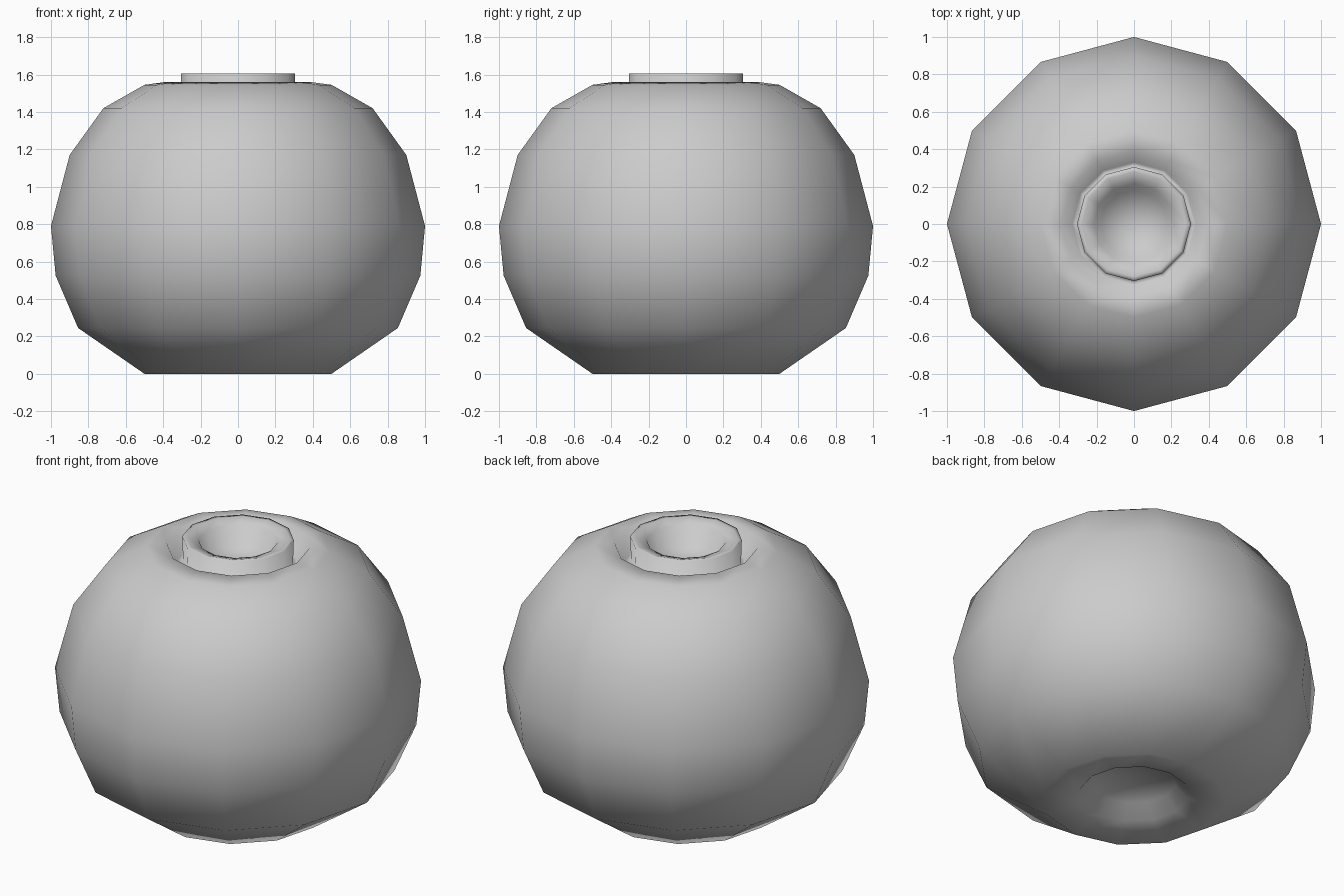
import bpy, bmesh
from math import cos, sin, tau

if "Cube" in bpy.data.objects:
    bpy.data.objects.remove(bpy.data.objects["Cube"])

SIDES = 12

# (radius, height) from the underside dimple, up the body, over the neck, into the cup
PROFILE = [
    (0, .13), (.23, .11), (.30, .035), (.50, 0),
    (.855, .245), (.975, .525), (1.0, .79), (.90, 1.17), (.72, 1.42), (.50, 1.545),
    (.39, 1.56), (.33, 1.46), (.30, 1.46),
    (.305, 1.605), (.28, 1.605), (.215, 1.585), (.18, 1.48), (0, 1.47),
]


def lathe(name, profile):
    bm = bmesh.new()
    rings = []
    for r, z in profile:
        n = SIDES if r else 1
        rings.append([bm.verts.new((r * cos(tau * i / SIDES), r * sin(tau * i / SIDES), z))
                      for i in range(n)])
    for a, b in zip(rings, rings[1:]):
        for i in range(SIDES):
            j = (i + 1) % SIDES
            quad = [a[i % len(a)], a[j % len(a)], b[j % len(b)], b[i % len(b)]]
            bm.faces.new(list(dict.fromkeys(quad)))
    bmesh.ops.recalc_face_normals(bm, faces=bm.faces)
    for f in bm.faces:
        f.smooth = True
    mesh = bpy.data.meshes.new(name)
    bm.to_mesh(mesh)
    bm.free()
    ob = bpy.data.objects.new(name, mesh)
    bpy.context.collection.objects.link(ob)
    return ob


# Round body with sunken neck, cup and underside dimple
lathe("round_body", PROFILE)
